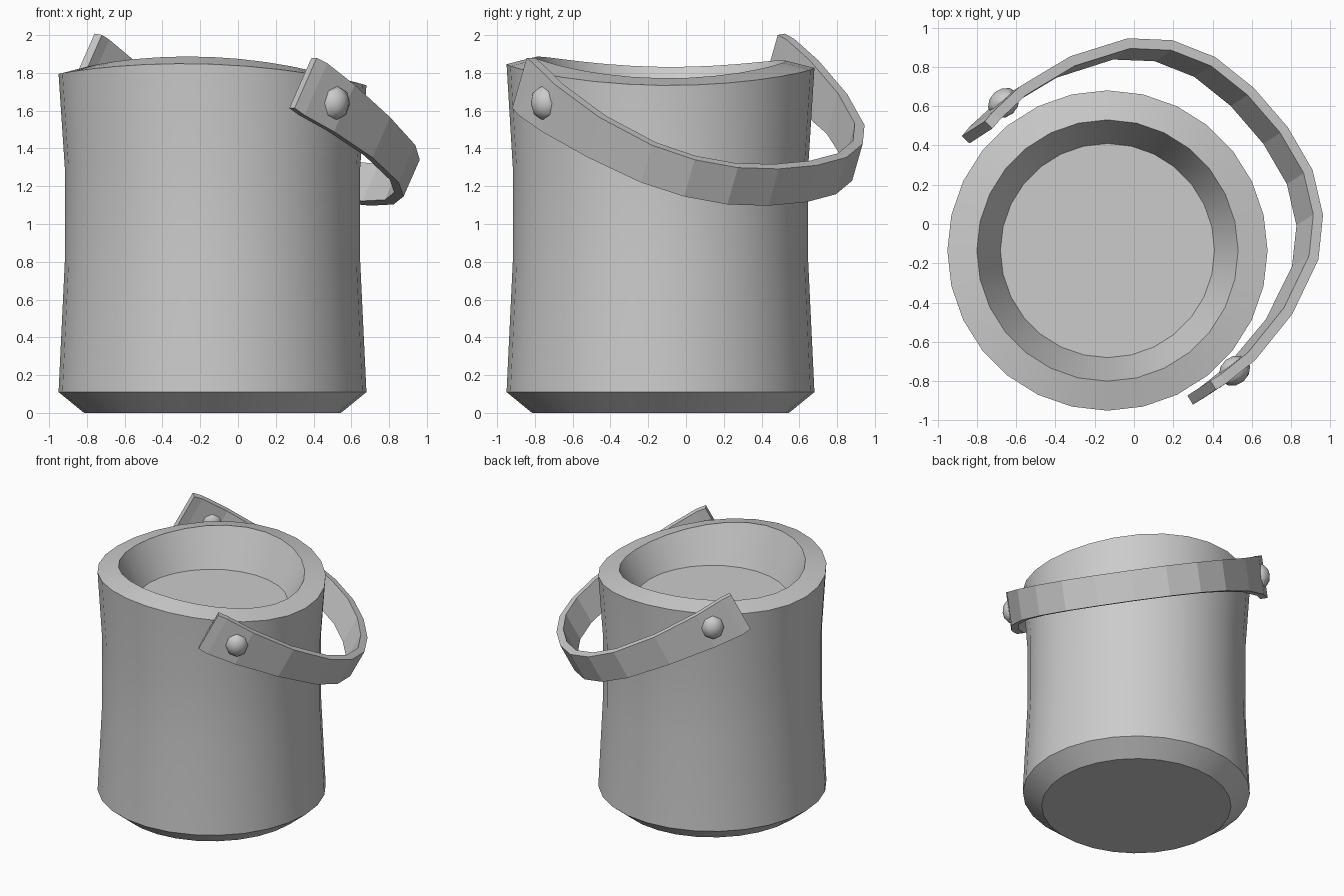
import bpy, bmesh
from math import sin, cos, pi, radians
from mathutils import Vector, Matrix

if "Cube" in bpy.data.objects:
    bpy.data.objects.remove(bpy.data.objects["Cube"])


def finish(bm, name, smooth=None):
    bmesh.ops.recalc_face_normals(bm, faces=bm.faces)
    me = bpy.data.meshes.new(name)
    bm.to_mesh(me)
    bm.free()
    ob = bpy.data.objects.new(name, me)
    bpy.context.collection.objects.link(ob)
    if smooth:
        bpy.ops.object.select_all(action='DESELECT')
        ob.select_set(True)
        bpy.context.view_layer.objects.active = ob
        bpy.ops.object.shade_smooth_by_angle(angle=radians(smooth))
    return ob


def loft(bm, rings):
    loops = [[bm.verts.new(p) for p in r] for r in rings]
    n = len(loops[0])
    for a, b in zip(loops, loops[1:]):
        for i in range(n):
            j = (i + 1) % n
            bm.faces.new((a[i], a[j], b[j], b[i]))
    bm.faces.new(loops[0][::-1])
    bm.faces.new(loops[-1])


# Bucket: lathed profile (radius, height, rim-wave weight), wavy rim, recessed fill
SIDES = 28
profile = [(.68, 0, 0), (.815, .11, 0), (.782, .8, 0), (.782, 1.3, 0),
           (.815, 1.80, 1), (.665, 1.838, 1), (.545, 1.57, 0)]


def wave(t):
    return -.036 * cos(2 * t) - .03 * cos(t) - .01 * sin(t)


angles = [2 * pi * i / SIDES for i in range(SIDES)]
bm = bmesh.new()
loft(bm, [[(-.135 + r * cos(t), -.135 + r * sin(t), z + w * wave(t))
           for t in angles] for r, z, w in profile])
finish(bm, "bucket", 30)

# Handle frame: U runs between the rivets, D points out and down, N is strap width
U = Vector((-.653, .757, .0714))
D = Vector((.757, .653, -.52))
N = D.cross(U).normalized()
if N.z < 0:
    N = -N
O = Vector((0, 0, 1.653))

# Handle strap: half path (u, d, half width), mirrored
half = [(.875, -.30, .15), (.885, -.24, .155), (.892, -.05, .14), (.84, .25, .12),
        (.72, .53, .112), (.57, .69, .11), (.37, .795, .11), (.13, .84, .11)]
path = half + [(-u, d, w) for u, d, w in reversed(half)]
pts = [O + U * u + D * d for u, d, w in path]
rings = []
for i, p in enumerate(pts):
    tangent = (pts[min(i + 1, len(pts) - 1)] - pts[max(i - 1, 0)]).normalized()
    side = tangent.cross(N).normalized() * .027
    wide = N * path[i][2]
    rings.append([p + wide + side, p + wide - side, p - wide - side, p - wide + side])
bm = bmesh.new()
loft(bm, rings)
finish(bm, "handle_strap")

# Rivets: flattened low-poly domes on the strap ends
for s, name in ((-1, "front_rivet"), (1, "back_rivet")):
    axis = U.normalized() * s
    bm = bmesh.new()
    bmesh.ops.create_uvsphere(bm, u_segments=8, v_segments=6, radius=.095)
    place = (Matrix.Translation(O + U * .9 * s + D * -.1)
             @ axis.to_track_quat('Z', 'Y').to_matrix().to_4x4()
             @ Matrix.Diagonal((.9, 1, .75, 1)))
    bm.transform(place)
    finish(bm, name, 40)
